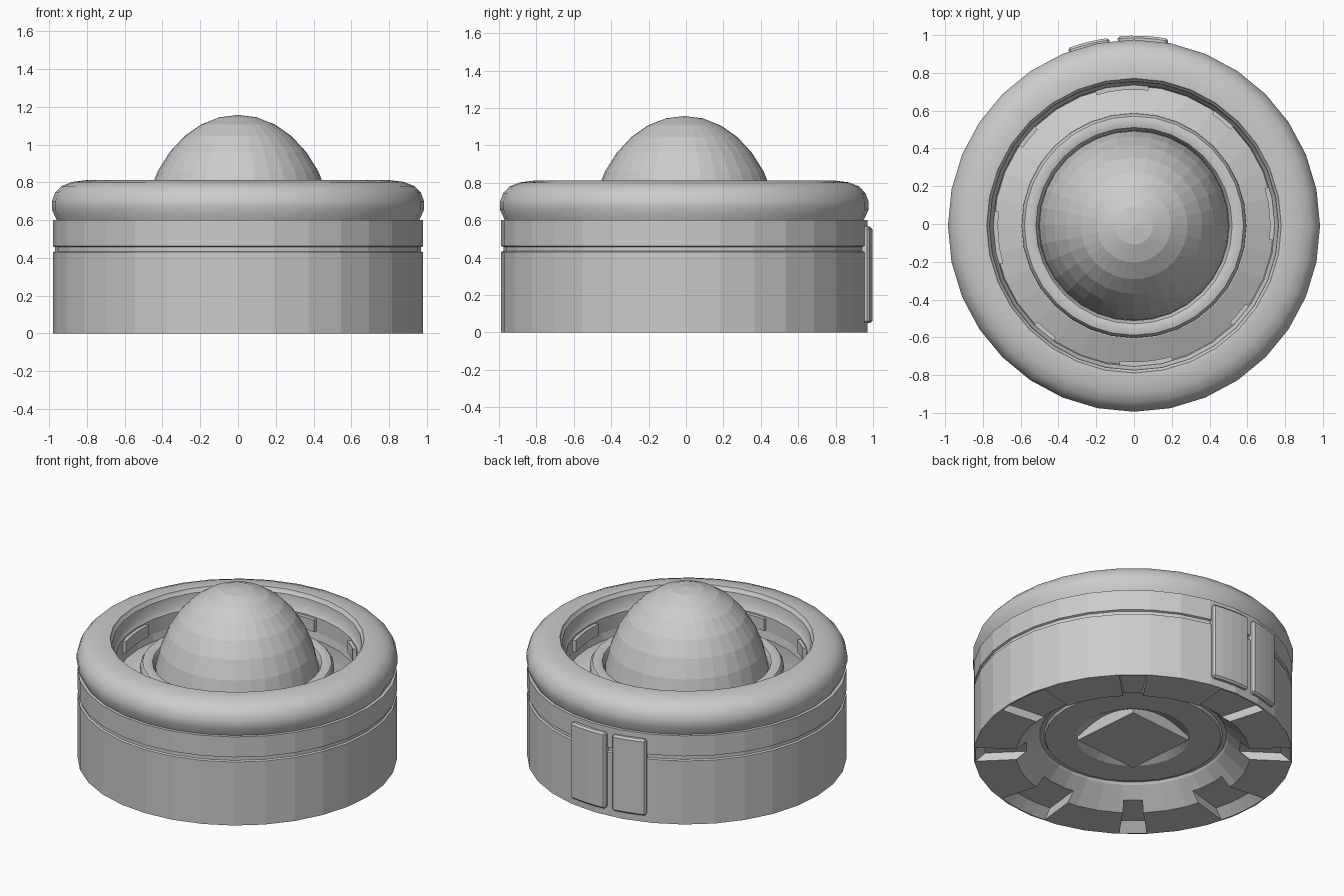
import bpy, bmesh
from math import sin, cos, pi, radians

if "Cube" in bpy.data.objects:
    bpy.data.objects.remove(bpy.data.objects["Cube"])

CY = -0.009   # the round body sits slightly forward of the rear plates


def finish(name, bm, smooth=None):
    bmesh.ops.remove_doubles(bm, verts=bm.verts, dist=1e-5)
    bmesh.ops.recalc_face_normals(bm, faces=bm.faces)
    me = bpy.data.meshes.new(name)
    bm.to_mesh(me)
    bm.free()
    ob = bpy.data.objects.new(name, me)
    bpy.context.collection.objects.link(ob)
    ob.location.y = CY
    if smooth:
        bpy.context.view_layer.objects.active = ob
        ob.select_set(True)
        bpy.ops.object.shade_smooth_by_angle(angle=radians(smooth))
        ob.select_set(False)
    return ob


def lathe(name, profile, closed=False, n=32, smooth=None):
    """Revolve an (r, z) profile around the z axis."""
    bm = bmesh.new()
    rings = []
    for r, z in profile:
        if r < 1e-6:
            rings.append([bm.verts.new((0, 0, z))] * n)
        else:
            rings.append([bm.verts.new((r * cos(2 * pi * i / n), r * sin(2 * pi * i / n), z))
                          for i in range(n)])
    pairs = list(zip(rings, rings[1:]))
    if closed:
        pairs.append((rings[-1], rings[0]))
    for a, b in pairs:
        for i in range(n):
            j = (i + 1) % n
            loop = list(dict.fromkeys((a[i], a[j], b[j], b[i])))
            bm.faces.new(loop)
    return finish(name, bm, smooth)


def arc_blocks(name, section, spans, steps=4, bevel=0.0):
    """Sweep a closed (r, z) section along one or more arcs given as (start, end) degrees."""
    bm = bmesh.new()
    for a0, a1 in spans:
        rows = []
        for k in range(steps + 1):
            a = radians(a0 + (a1 - a0) * k / steps)
            rows.append([bm.verts.new((r * cos(a), r * sin(a), z)) for r, z in section])
        for p, q in zip(rows, rows[1:]):
            for i in range(len(section)):
                j = (i + 1) % len(section)
                bm.faces.new((p[i], p[j], q[j], q[i]))
        bm.faces.new(rows[0])
        bm.faces.new(rows[-1][::-1])
    ob = finish(name, bm)
    if bevel:
        m = ob.modifiers.new("edge", 'BEVEL')
        m.width = bevel
        m.limit_method = 'ANGLE'
        m.angle_limit = radians(40)
    return ob


# Body: recessed underside, grooved side wall, sloping well floor
body = lathe("body", [
    (0, 0.19), (0.22, 0.19), (0.35, 0.12), (0.54, 0.12), (0.55, 0.135), (0.575, 0.135),
    (0.585, 0.12), (0.72, 0), (0.98, 0), (0.98, 0.43), (0.968, 0.435), (0.968, 0.457),
    (0.98, 0.462), (0.98, 0.6), (0.75, 0.6), (0.74, 0.54), (0.6, 0.6), (0, 0.6)])

# Notches under the foot: alternating wide and narrow, turned 5 degrees
spans = []
for k in range(4):
    for centre, half in ((5 + 90 * k, 11), (50 + 90 * k, 5)):
        spans.append((centre - half, centre + half))
cutter = arc_blocks("notch_cutter",
                    [(0.6, -0.02), (0.975, -0.02), (0.965, 0.005), (0.91, 0.055), (0.6, 0.055)], spans)
cutter.hide_render = True
cutter.hide_set(True)
cut = body.modifiers.new("notches", 'BOOLEAN')
cut.operation = 'DIFFERENCE'
cut.solver = 'EXACT'
cut.object = cutter

# Square plug inside the underside recess
bm = bmesh.new()
bmesh.ops.create_cone(bm, cap_ends=True, segments=4, radius1=0.34, radius2=0.34, depth=0.11)
plug = finish("underside_plug", bm)
plug.location.z = 0.155
plug.rotation_euler.z = radians(50)

# Rounded outer rim
lathe("rim", [
    (0.955, 0.59), (0.985, 0.655), (0.985, 0.7), (0.968, 0.745), (0.935, 0.78), (0.88, 0.802),
    (0.8, 0.812), (0.78, 0.81), (0.772, 0.79), (0.765, 0.785), (0.76, 0.71), (0.745, 0.69),
    (0.745, 0.59)], closed=True, smooth=35)

# Small tabs on the inner wall of the rim
arc_blocks("inner_tabs", [(0.72, 0.6), (0.76, 0.6), (0.76, 0.68), (0.72, 0.68)], spans)

# Collar around the dome
lathe("collar", [(0.595, 0.56), (0.595, 0.63), (0.58, 0.652), (0.55, 0.66), (0.52, 0.65),
                 (0.503, 0.62), (0.503, 0.56)], closed=True, smooth=40)

# Faceted dome, taller than a half sphere
dome = [(0.51 * sin(pi * i / 16), 0.49 + 0.667 * cos(pi * i / 16)) for i in range(9)]
dome[0] = (0, dome[0][1])
lathe("dome", dome + [(0, 0.49)])

# Two rear plates
sec = [(0.95, 0.05), (1.006, 0.05), (1.006, 0.565), (0.95, 0.565)]
arc_blocks("rear_plate_right", sec, [(79.5, 95)], bevel=0.012)
arc_blocks("rear_plate_left", [(r - 0.003 if r > 1 else r, z) for r, z in sec],
           [(97.5, 110.5)], bevel=0.012)
